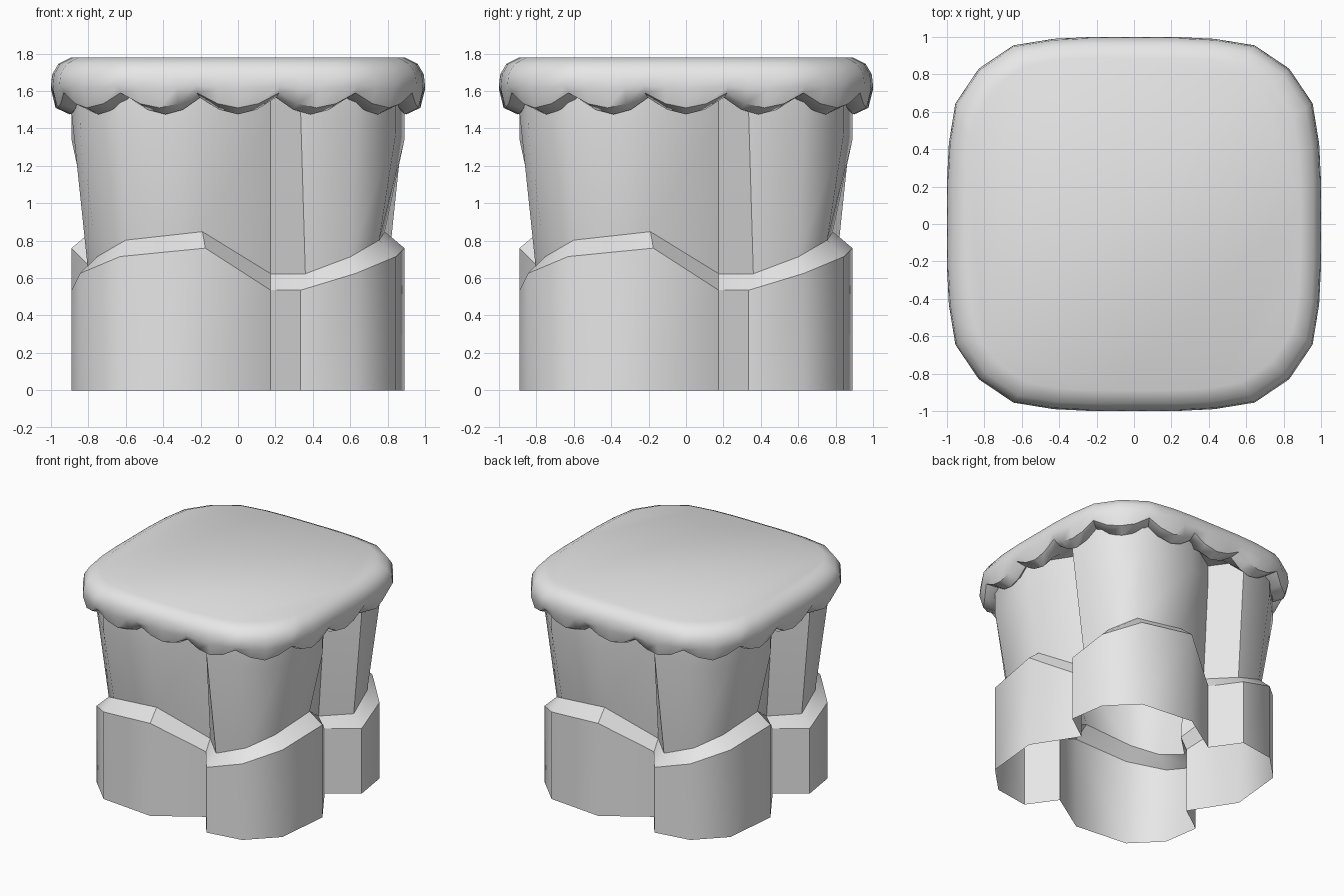
import bpy, bmesh, math
from mathutils import Matrix, Vector

cube = bpy.data.objects.get("Cube")
if cube:
    bpy.data.objects.remove(cube)

grey = bpy.data.materials.new("plain_grey")
grey.use_nodes = True
grey.diffuse_color = (0.8, 0.8, 0.8, 1)
grey.node_tree.nodes["Principled BSDF"].inputs["Base Color"].default_value = (0.8, 0.8, 0.8, 1)


def four_turns(points):
    """Repeat a quarter outline around the z axis."""
    return [Matrix.Rotation(k * math.pi / 2, 3, 'Z') @ Vector(p)
            for k in range(4) for p in points]


def loft(name, rings, close_top=False, close_bottom=False):
    """Skin a stack of closed rings, listed from bottom to top."""
    bm = bmesh.new()
    loops = [[bm.verts.new(p) for p in ring] for ring in rings]
    for low, high in zip(loops, loops[1:]):
        n = len(low)
        for i in range(n):
            j = (i + 1) % n
            bm.faces.new((low[i], low[j], high[j], high[i]))
    if close_bottom:
        bm.faces.new(loops[0][::-1])
    if close_top:
        bm.faces.new(loops[-1])
    mesh = bpy.data.meshes.new(name)
    bm.to_mesh(mesh)
    bm.free()
    mesh.materials.append(grey)
    obj = bpy.data.objects.new(name, mesh)
    bpy.context.collection.objects.link(obj)
    bpy.ops.object.select_all(action='DESELECT')
    obj.select_set(True)
    bpy.context.view_layer.objects.active = obj
    bpy.ops.object.shade_smooth_by_angle(angle=math.radians(45))
    return obj


def at_heights(outline, heights):
    return four_turns([(x, y, z) for (x, y), z in zip(outline, heights)])


# Pinwheel trunk: each quarter is a recess corner followed by a curved lobe
outer = [(.175, -.665), (.335, -.89), (.63, -.845), (.845, -.63), (.89, -.175)]
inner = [(.175, -.61), (.36, -.80), (.60, -.755), (.755, -.60), (.785, -.19)]
ledge = [.535, .535, .625, .715, .76]
flare = [1.48, 1.48, 1.43, 1.38, 1.34]

loft("lower_trunk", [at_heights(outer, [0] * 5), at_heights(outer, ledge)])
loft("trunk_ledge", [at_heights(outer, ledge),
                     at_heights(inner, [z + .088 for z in ledge])])
loft("upper_trunk", [at_heights(inner, [z + .088 for z in ledge]),
                     at_heights(outer, flare),
                     at_heights(outer, [1.62] * 5)])

# Cap outline: rounded square, alternating scallop lows and peaks
half = [(0, -1), (.225, -1), (.43, -.99), (.645, -.955), (.83, -.83)]
quarter = half + [(-y, -x) for x, y in half[-2:0:-1]]
drops = [1, .72, 0, .72]
corners = four_turns([(x, y, 0) for x, y in quarter])
rim = []
for i, p in enumerate(corners):
    rim += [p, (p + corners[(i + 1) % len(corners)]) / 2]


def cap_ring(scale, z, scallop=0):
    return [Vector((p.x * scale, p.y * scale, z - scallop * drops[i % 4]))
            for i, p in enumerate(rim)]


# Scalloped cap with a sloping underside
loft("cap", [cap_ring(.80, 1.585), cap_ring(.90, 1.565, .09),
             cap_ring(.975, 1.59, .08), cap_ring(1, 1.63, .02),
             cap_ring(.993, 1.69), cap_ring(.96, 1.745), cap_ring(.89, 1.78)],
     close_top=True, close_bottom=True)
